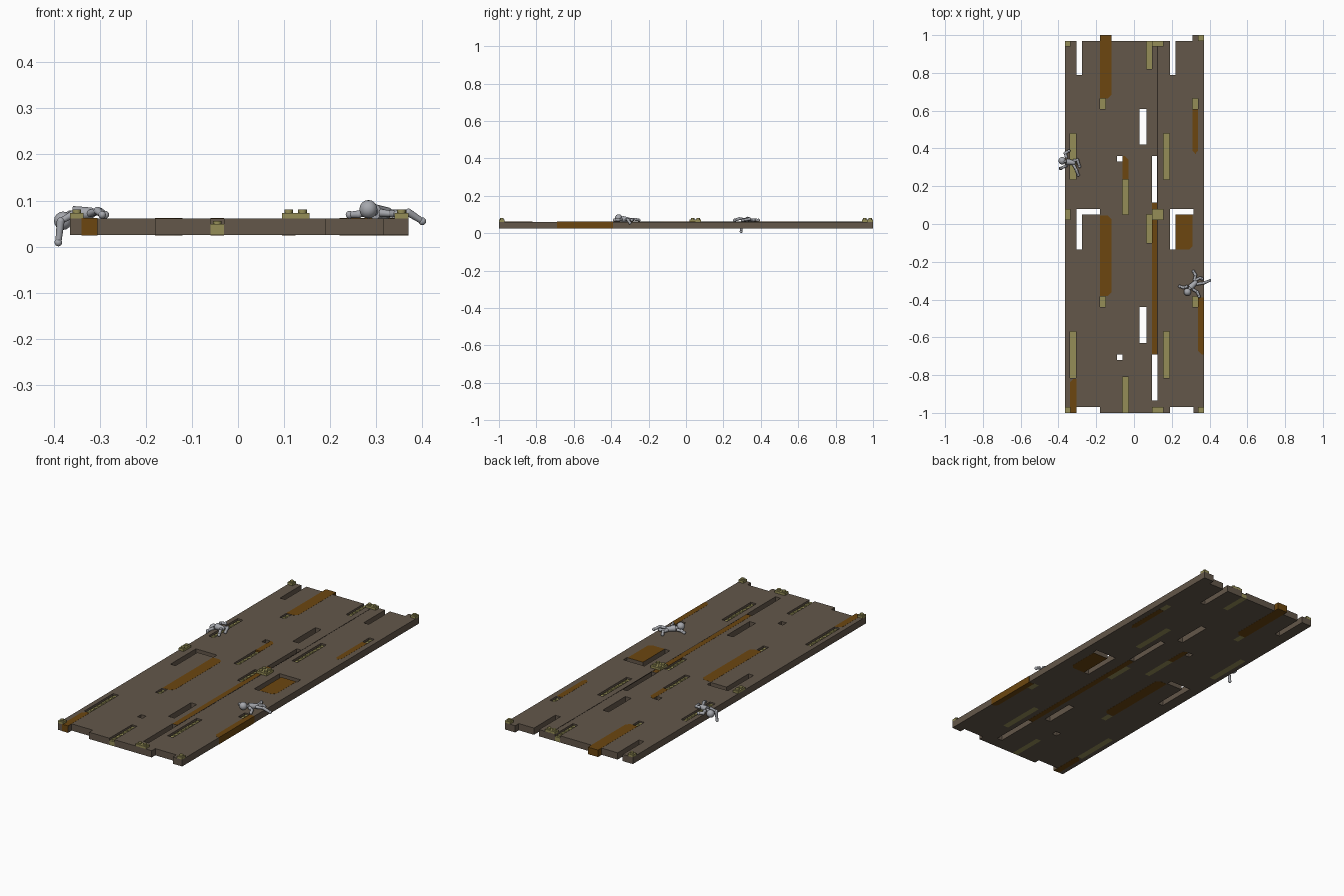
import bpy, bmesh, math
from mathutils import Vector, Matrix

cube = bpy.data.objects.get("Cube")
if cube:
    bpy.data.objects.remove(cube)

BOTTOM, TOP, LAYER = 0.025, 0.061, 0.012


def material(name, rgb):
    m = bpy.data.materials.new(name)
    m.use_nodes = True
    m.diffuse_color = (*rgb, 1)
    m.node_tree.nodes["Principled BSDF"].inputs["Base Color"].default_value = (*rgb, 1)
    return m


BROWN = material("dull brown", (0.125, 0.095, 0.068))
RUST = material("rust brown", (0.15, 0.062, 0.005))
OLIVE = material("olive", (0.30, 0.27, 0.095))
GREY = material("light grey", (0.38, 0.39, 0.42))
DARK = material("dark seam", (0.03, 0.022, 0.016))


def finish(bm, name, mat, smooth=False):
    bmesh.ops.recalc_face_normals(bm, faces=bm.faces)
    mesh = bpy.data.meshes.new(name)
    bm.to_mesh(mesh)
    bm.free()
    mesh.materials.append(mat)
    ob = bpy.data.objects.new(name, mesh)
    bpy.context.collection.objects.link(ob)
    if smooth:
        bpy.ops.object.select_all(action="DESELECT")
        ob.select_set(True)
        bpy.context.view_layer.objects.active = ob
        bpy.ops.object.shade_smooth_by_angle(angle=math.radians(40))
    return ob


def prism(bm, rect, z0, z1, cut_corners="", cut=0.018):
    """Upright block; the listed corners (0 = SW, then anticlockwise) are bevelled."""
    x0, x1, y0, y1 = rect
    corners = [Vector(c) for c in ((x0, y0), (x1, y0), (x1, y1), (x0, y1))]
    outline = []
    for i, c in enumerate(corners):
        if str(i) in cut_corners:
            for other in (corners[i - 1], corners[(i + 1) % 4]):
                outline.append(c + (other - c).normalized() * cut)
        else:
            outline.append(c)
    face = bm.faces.new([bm.verts.new((p.x, p.y, z0)) for p in outline])
    up = bmesh.ops.extrude_face_region(bm, geom=[face])["geom"]
    bm.faces.ensure_lookup_table()
    bmesh.ops.translate(bm, vec=(0, 0, z1 - z0),
                        verts=[v for v in up if isinstance(v, bmesh.types.BMVert)])
    if not face.is_valid or len(face.link_loops if hasattr(face, "link_loops") else []) < 0:
        return
    if all(len(e.link_faces) == 1 for e in face.edges):
        return


def tube(bm, a, b, r0, r1=None, sides=12):
    a, b = Vector(a), Vector(b)
    turn = (b - a).to_track_quat("Z", "Y").to_matrix().to_4x4()
    bmesh.ops.create_cone(bm, cap_ends=True, segments=sides, radius1=r0,
                          radius2=r0 if r1 is None else r1, depth=(b - a).length,
                          matrix=Matrix.Translation((a + b) / 2) @ turn)


def ball(bm, p, r):
    bmesh.ops.create_uvsphere(bm, u_segments=14, v_segments=8, radius=r,
                              matrix=Matrix.Translation(p))


# Openings that go right through the deck: x0, x1, y0, y1
holes = [(-.365, .31, .97, 1)]
for dx in (0, .495):
    holes += [(-.305 + dx, -.275 + dx, .79, .97),
              (-.305 + dx, -.275 + dx, -.135, .08),
              (-.275 + dx, -.18 + dx, .05, .08),
              (-.305 + dx, -.18 + dx, -1, -.97)]
for dy in (0, -1.05):
    holes += [(.03, .065, .42 + dy, .61 + dy),
              (-.09, -.06, .33 + dy, .36 + dy),
              (.095, .125, .115 + dy, .36 + dy)]

# Sunken strips that carry one row of studs
strips = [(.065, .095, .82, .97), (.065, .095, -.10, .05),
          (-.06, -.03, .05, .235), (-.06, -.03, -1, -.81)]
for y in (0, -1.05):
    strips += [(x, x + .032, .235 + y, .48 + y) for x in (-.339, .155)]
    strips += [(x, x + .03, .61 + y, .665 + y) for x in (-.18, .31)]

# Deck: grid of cells with the openings and strips left out
blocked = holes + strips
xs = sorted({-.365, .37} | {v for r in blocked for v in r[:2]})
ys = sorted({-1, 1} | {v for r in blocked for v in r[2:]})
bm = bmesh.new()
grid = {}


def corner(i, j):
    if (i, j) not in grid:
        grid[i, j] = bm.verts.new((xs[i], ys[j], BOTTOM))
    return grid[i, j]


for i in range(len(xs) - 1):
    for j in range(len(ys) - 1):
        cx, cy = (xs[i] + xs[i + 1]) / 2, (ys[j] + ys[j + 1]) / 2
        if not any(a < cx < b and c < cy < d for a, b, c, d in blocked):
            bm.faces.new([corner(i, j), corner(i + 1, j),
                          corner(i + 1, j + 1), corner(i, j + 1)])
deck = finish(bm, "deck", BROWN)
thick = deck.modifiers.new("thickness", "SOLIDIFY")
thick.thickness = TOP - BOTTOM
thick.offset = 1 if deck.data.polygons[0].normal.z > 0 else -1

# Rust patches let into the deck
patches = [((-.18, -.12, .665, 1), "1"), ((-.18, -.12, -.38, .045), "12"),
           ((.31, .34, .37, .605), "01"), ((-.06, -.03, .235, .36), "2"),
           ((.095, .125, -.69, .11), ""), ((.22, .31, -.135, .05), "1"),
           ((.34, .3705, -.69, -.39), "0"), ((-.34, -.305, -1.0005, -.82), "3")]
bm = bmesh.new()
for rect, cuts in patches:
    prism(bm, rect, BOTTOM - .0006, TOP + .0006, cuts)
finish(bm, "rust_patches", RUST)

# Seam along the deck
bm = bmesh.new()
prism(bm, (.122, .126, -.69, .97), TOP - .002, TOP + .0008)
finish(bm, "deck_seam", DARK)

# Olive plates: sunken strips and raised clips, all studded
raised = [(.095, .155, .94, .97), (.095, .155, .02, .08), (.095, .155, -1, -.97),
          (-.365, -.335, .02, .08), (-.365, -.335, -1, -.97), (-.365, -.335, .94, .97),
          (.34, .37, -1, -.97), (.34, .37, .97, 1)]


def studded(name, rects, z0, z1):
    bm = bmesh.new()
    for x0, x1, y0, y1 in rects:
        prism(bm, (x0, x1, y0, y1), z0, z1)
        nx, ny = (max(1, round(d / .0305)) for d in (x1 - x0, y1 - y0))
        for i in range(nx):
            for j in range(ny):
                x = x0 + (i + .5) * (x1 - x0) / nx
                y = y0 + (j + .5) * (y1 - y0) / ny
                tube(bm, (x, y, z1 - .001), (x, y, z1 + .007), .0095)
    finish(bm, name, OLIVE, True)


studded("sunken_strips", strips, BOTTOM, TOP - LAYER)
studded("raised_clips", raised, TOP, TOP + LAYER)


# Fallen jointed figures
def figure(name, head, neck, hips, limbs):
    bm = bmesh.new()
    ball(bm, head, .02)
    tube(bm, head, neck, .008)
    tube(bm, neck, hips, .017, .012)
    ball(bm, hips, .012)
    for limb in limbs:
        for a, b in zip(limb, limb[1:]):
            tube(bm, a, b, .0085, .0065)
            ball(bm, b, .0085)
    finish(bm, name, GREY, True)


figure("left_edge_figure", (-.38, .335, .056), (-.357, .33, .071), (-.32, .325, .073),
       [[(-.357, .31, .071), (-.385, .295, .055), (-.39, .295, .009)],
        [(-.357, .35, .071), (-.365, .375, .07), (-.345, .387, .069)],
        [(-.32, .315, .072), (-.305, .285, .078), (-.295, .26, .069)],
        [(-.32, .335, .072), (-.3, .34, .076), (-.288, .305, .069)]])
figure("right_edge_figure", (.283, -.36, .081), (.298, -.337, .075), (.325, -.31, .073),
       [[(.285, -.33, .073), (.262, -.337, .07), (.242, -.33, .069)],
        [(.31, -.345, .073), (.335, -.36, .071), (.345, -.383, .07)],
        [(.33, -.318, .072), (.37, -.312, .074), (.4, -.3, .055)],
        [(.32, -.3, .072), (.325, -.27, .074), (.315, -.252, .07)],
        [(.32, -.3, .072), (.35, -.285, .072), (.36, -.29, .07)]])
